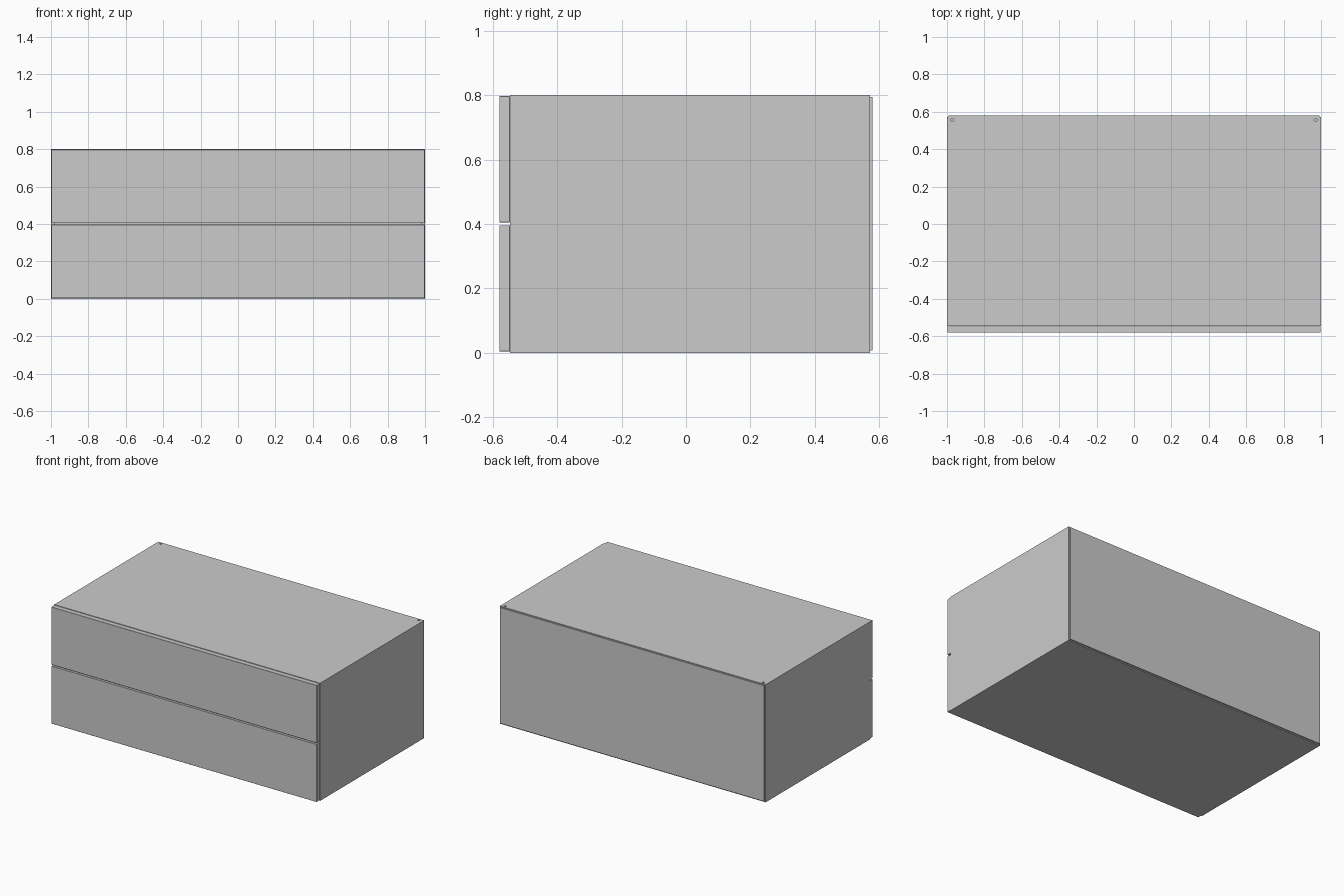
import bpy

if "Cube" in bpy.data.objects:
    bpy.data.objects.remove(bpy.data.objects["Cube"])


def box(name, x0, x1, y0, y1, z0, z1, bevel=0.0):
    """Box between two corners, optionally with slightly eased edges."""
    bpy.ops.mesh.primitive_cube_add(
        size=1, location=((x0 + x1) / 2, (y0 + y1) / 2, (z0 + z1) / 2))
    ob = bpy.context.object
    ob.name = name
    ob.scale = (x1 - x0, y1 - y0, z1 - z0)
    bpy.ops.object.transform_apply(location=False, rotation=False, scale=True)
    if bevel:
        mod = ob.modifiers.new("eased_edges", 'BEVEL')
        mod.width = bevel
        mod.segments = 1
    return ob


T = 0.02                      # panel thickness
FRONT, BACK = -0.546, 0.572   # carcass depth

# Carcass: top and bottom run between the two sides
for name, s in (("left_side", -1), ("right_side", 1)):
    xa, xb = sorted((s * 1.0, s * (1.0 - T)))
    box(name, xa, xb, FRONT, BACK, 0, 0.8)
box("bottom_panel", -1 + T, 1 - T, FRONT, BACK, 0, T)
top = box("top_panel", -1 + T, 1 - T, FRONT, BACK, 0.8 - T, 0.8)

# Small fixing holes at the back corners of the top
for s in (-1, 1):
    bpy.ops.mesh.primitive_cylinder_add(
        vertices=12, radius=0.008, depth=0.1, location=(s * 0.971, 0.556, 0.8))
    cutter = bpy.context.object
    cutter.name = "hole_cutter"
    cutter.hide_render = True
    mod = top.modifiers.new("hole", 'BOOLEAN')
    mod.object = cutter
    mod.solver = 'EXACT'
    bpy.context.view_layer.objects.active = top
    bpy.ops.object.modifier_apply(modifier=mod.name)
    bpy.data.objects.remove(cutter)

# Thin back panel, slightly smaller than the carcass
box("back_panel", -0.993, 0.993, BACK, 0.58, 0.007, 0.794)

# Two drawers: overlay front plus an open tray behind it
for name, z0, z1 in (("lower", 0.004, 0.396), ("upper", 0.405, 0.797)):
    box(name + "_drawer_front", -0.998, 0.998, -0.58, FRONT - 0.001, z0, z1, 0.001)
    a, b = z0 + 0.04, z1 - 0.06
    box(name + "_drawer_base", -0.95, 0.95, FRONT, 0.52, a, a + 0.012)
    box(name + "_drawer_back", -0.95, 0.95, 0.508, 0.52, a + 0.012, b)
    for side, s in (("left", -1), ("right", 1)):
        xa, xb = sorted((s * 0.95, s * 0.938))
        box(name + "_drawer_" + side, xa, xb, FRONT, 0.508, a + 0.012, b)
